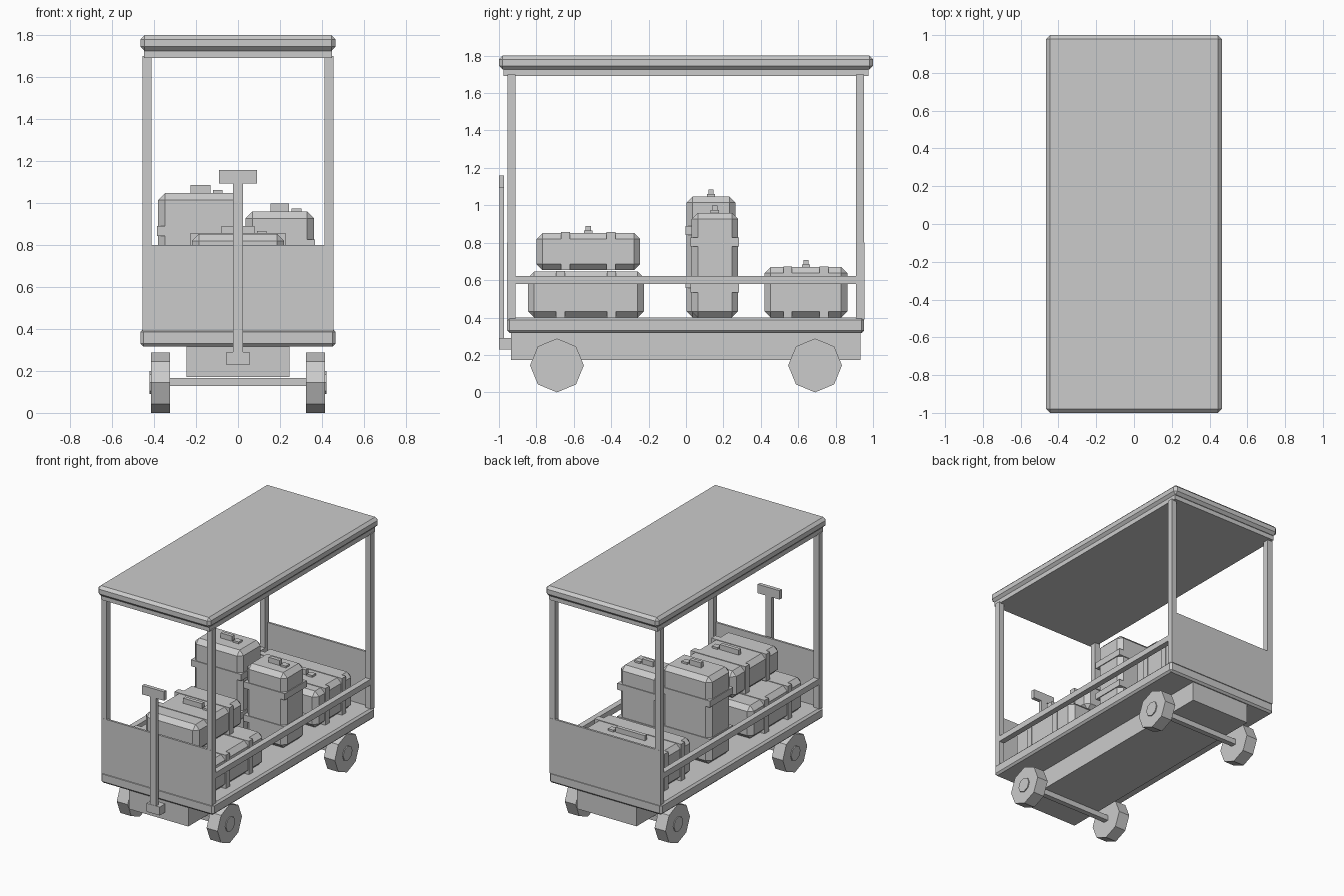
import bpy, bmesh, math
from mathutils import Matrix, Vector

if "Cube" in bpy.data.objects:
    bpy.data.objects.remove(bpy.data.objects["Cube"])


def box(name, x, y, z, bevel=0.0):
    """Box from (min, max) ranges, optionally chamfered."""
    bm = bmesh.new()
    size = [b - a for a, b in (x, y, z)]
    mid = [(a + b) / 2 for a, b in (x, y, z)]
    bmesh.ops.create_cube(bm, size=1, matrix=Matrix.Translation(mid) @ Matrix.Diagonal((*size, 1)))
    if bevel:
        bmesh.ops.bevel(bm, geom=bm.edges[:], offset=bevel, segments=1, affect='EDGES')
    return finish(name, bm)


def disc(name, x, y, z, radius, width):
    """Octagonal cylinder lying along x, with a corner pointing up."""
    bm = bmesh.new()
    m = Matrix.Translation((x, y, z)) @ Matrix.Rotation(math.pi / 2, 4, 'Y')
    bmesh.ops.create_cone(bm, cap_ends=True, segments=8, radius1=radius, radius2=radius,
                          depth=width, matrix=m)
    return finish(name, bm)


def finish(name, bm):
    me = bpy.data.meshes.new(name)
    bm.to_mesh(me)
    bm.free()
    ob = bpy.data.objects.new(name, me)
    bpy.context.collection.objects.link(ob)
    return ob


def suitcase(name, x, y, z, strap_axis, handle_len):
    """Chamfered case with two straps, a top handle and a small tag."""
    box(name, x, y, z, 0.033)
    a, b = (x, y, z)[strap_axis]
    for i, side in enumerate((-1, 1)):
        c = (a + b) / 2 + side * 0.22 * (b - a)
        r = [(lo - 0.006, hi + 0.006) for lo, hi in (x, y, z)]
        r[strap_axis] = (c - 0.024, c + 0.024)
        if strap_axis == 1:
            r[2] = (z[0], z[1] + 0.004)
        box(f"{name}_strap_{i}", *r)
    if handle_len:
        cx, cy, h = sum(x) / 2, sum(y) / 2, handle_len / 2
        box(name + "_handle", (cx - h, cx + h), (cy - 0.014, cy + 0.014), (z[1], z[1] + 0.038))
        box(name + "_tag", (cx + h + 0.012, cx + h + 0.058), (cy - 0.022, cy + 0.022),
            (z[1], z[1] + 0.014))


# Roof and its rim
box("roof", (-0.465, 0.465), (-1, 1), (1.725, 1.80), 0.02)
box("roof_rim", (-0.447, 0.447), (-0.975, 0.975), (1.692, 1.726))

# Deck and chassis
box("deck", (-0.465, 0.465), (-0.957, 0.953), (0.317, 0.40), 0.014)
box("chassis", (-0.245, 0.245), (-0.935, 0.932), (0.172, 0.32))

# Posts and side rails
for side, s in (("left", -1), ("right", 1)):
    xr = tuple(sorted((s * 0.413, s * 0.456)))
    box(f"front_post_{side}", xr, (-0.955, -0.912), (0.39, 1.70))
    box(f"back_post_{side}", xr, (0.910, 0.953), (0.39, 1.70))
    box(f"side_rail_{side}", xr, (-0.915, 0.912), (0.578, 0.621))

# End panels, flush with the outer faces of the posts
box("front_panel", (-0.456, 0.456), (-0.956, -0.940), (0.39, 0.80))
box("back_panel", (-0.456, 0.456), (0.938, 0.954), (0.39, 0.80))

# Wheels, hubs and axles
for end, y in (("front", -0.69), ("back", 0.69)):
    box(f"{end}_axle", (-0.33, 0.33), (y - 0.02, y + 0.02), (0.127, 0.167))
    for side, s in (("left", -1), ("right", 1)):
        disc(f"{end}_wheel_{side}", s * 0.37, y, 0.144, 0.144, 0.09)
        disc(f"{end}_hub_{side}", s * 0.40, y, 0.144, 0.055, 0.044)

# Pull handle
box("pull_handle_base", (-0.055, 0.055), (-1, -0.93), (0.228, 0.29))
box("pull_handle_shaft", (-0.025, 0.025), (-0.998, -0.972), (0.285, 1.095))
box("pull_handle_grip", (-0.09, 0.09), (-1, -0.972), (1.092, 1.158))

# Luggage
suitcase("flat_case_front", (-0.38, 0.38), (-0.845, -0.225), (0.40, 0.645), 1, 0)
suitcase("flat_case_stacked", (-0.22, 0.22), (-0.80, -0.245), (0.653, 0.852), 1, 0.157)
suitcase("flat_case_back", (-0.35, 0.35), (0.42, 0.863), (0.40, 0.67), 1, 0.24)
suitcase("tall_case_left", (-0.38, 0.022), (0.003, 0.265), (0.40, 1.047), 2, 0.095)
suitcase("tall_case_right", (0.036, 0.362), (0.03, 0.278), (0.40, 0.96), 2, 0.09)
